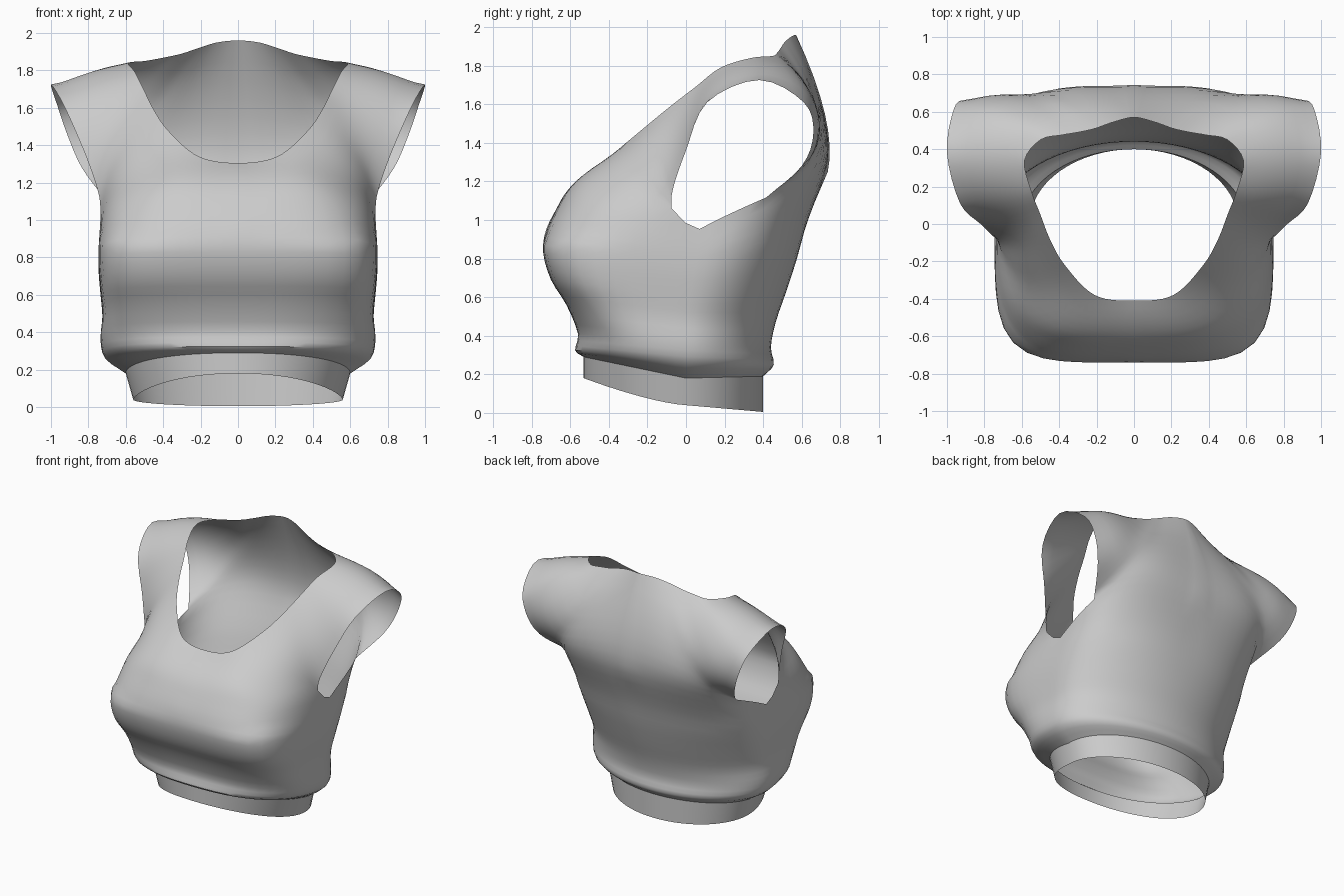
import bpy, bmesh, math
from mathutils import Vector

if "Cube" in bpy.data.objects:
    bpy.data.objects.remove(bpy.data.objects["Cube"])

N = 16                 # columns per quarter turn
ARM_F, ARM_B = 14, 21  # ring columns where the armhole starts and ends


def spline(pts, t, sym=False):
    """Catmull-Rom point at parameter t (0 .. len-1); sym mirrors the ends in x."""
    n = len(pts) - 1
    i = max(0, min(int(t), n - 1))
    f = t - i
    b, c = Vector(pts[i]), Vector(pts[i + 1])
    a = Vector(pts[i - 1]) if i > 0 else 2 * b - c
    d = Vector(pts[i + 2]) if i + 2 <= n else 2 * c - b
    if sym and i == 0:
        a = Vector((-c.x, c.y, c.z))
    if sym and i == n - 1:
        d = Vector((-b.x, b.y, b.z))
    return 0.5 * (2 * b + (c - a) * f + (2 * a - 5 * b + 4 * c - d) * f * f
                  + (3 * b - a - 3 * c + d) * f ** 3)


def half_ring(fy, fz, by, bz, hw, sy, sz, nf, nb, pf=1.0, pb=1.0):
    """Half of a body ring, from centre front round the side to centre back."""
    out = []
    for k in range(2 * N + 1):
        front = k <= N
        a = math.pi / 2 * k / N
        s, c = abs(math.sin(a)), abs(math.cos(a))
        n = nf if front else nb
        r = (s ** n + c ** n) ** (-1 / n)
        x, q = hw * r * s, r * c
        if k in (0, 2 * N):
            x = 0
        ey, ez, p = (fy, fz, pf) if front else (by, bz, pb)
        out.append(Vector((x, sy + (ey - sy) * q, sz + (ez - sz) * q ** p)))
    return out


# Body rings: front y,z / back y,z / half width / side y,z / roundness front, back
rings = [half_ring(*r) for r in [
    (-.53, .18, .40, .005, .56, .0, .04, 2.1, 2.0, 1.4),
    (-.53, .29, .40, .19, .60, .0, .18, 2.2, 2.0),
    (-.575, .325, .455, .25, .71, .0, .26, 2.6, 2.0),
    (-.56, .41, .44, .34, .735, .0, .36, 3.0, 2.0),
    (-.62, .56, .465, .47, .725, .0, .48, 3.8, 2.0),
    (-.70, .69, .52, .63, .735, .02, .60, 4.6, 2.1),
    (-.74, .83, .575, .80, .745, .04, .72, 4.8, 2.3),
    (-.725, .95, .635, 1.01, .745, .06, .84, 4.4, 2.7),
    (-.66, 1.08, .735, 1.25, .735, .07, .95, 3.5, 3.6, 0, .9)]]
top = rings[-1]
# Rounded bottom of the armhole
for k, z in enumerate((1.075, 1.06, .985, .953), ARM_F - 1):
    top[k].z = z

# Armhole edge from the front of the underarm over the shoulder to the back
armhole = [top[ARM_F], (.75, -.068, 1.16), (.82, .0, 1.36), (.93, .11, 1.61),
           (1.0, .38, 1.725), (.965, .61, 1.61), (.91, .66, 1.45),
           (.835, .60, 1.28), top[ARM_B]]
# Neckline from centre front to centre back
neck = [(0, -.41, 1.305), (.21, -.38, 1.34), (.37, -.22, 1.475), (.45, -.08, 1.59),
        (.50, .05, 1.69), (.55, .18, 1.79), (.585, .34, 1.84), (.50, .45, 1.85),
        (.39, .475, 1.87), (.30, .49, 1.89), (.21, .51, 1.92), (.11, .545, 1.95),
        (0, .57, 1.96)]
# Middle of the fabric between the neckline and the outer edge
middle = [(0, -.565, 1.205), (.38, -.54, 1.215), (.61, -.27, 1.27), (.63, -.12, 1.39),
          (.67, .0, 1.53), (.75, .14, 1.71), (.79, .36, 1.80), (.75, .57, 1.76),
          (.68, .67, 1.63), (.63, .705, 1.52), (.56, .718, 1.44), (.31, .725, 1.51),
          (0, .72, 1.55)]

bm = bmesh.new()


def grid(rows):
    vs = [[bm.verts.new(p) for p in r] for r in rows]
    for a, b in zip(vs, vs[1:]):
        for j in range(len(a) - 1):
            bm.faces.new((a[j], a[j + 1], b[j + 1], b[j]))


# Lower body: rings joined smoothly upward, the hem band kept crisp
rows = [rings[0], rings[1]]
body = rings[1:]
for s in range(1, 3 * (len(body) - 1) + 1):
    rows.append([spline([r[k] for r in body], s / 3) for k in range(2 * N + 1)])
grid(rows)

# Yoke and straps: sections from the outer edge to the neckline
SUB = 4
samples = [(i * 2 / ARM_F, top[i]) for i in range(ARM_F)]
samples += [(2 + j / SUB, spline(armhole, j / SUB)) for j in range(8 * SUB + 1)]
samples += [(10 + (i - ARM_B) * 2 / (2 * N - ARM_B), top[i])
            for i in range(ARM_B + 1, 2 * N + 1)]
yoke = []
for s in range(9):
    t = s / 8
    row = []
    for k, o in samples:
        m, n = spline(middle, k, True), spline(neck, k, True)
        p = o * (1 - t) * (1 - 2 * t) + m * 4 * t * (1 - t) + n * t * (2 * t - 1)
        p.x = max(p.x, 0)
        row.append(p)
    row[0].x = row[-1].x = 0
    yoke.append(row)
grid(yoke)

bmesh.ops.remove_doubles(bm, verts=bm.verts, dist=.0008)
# Relax the folds where the yoke meets the body, leaving open edges alone
relax = [v for v in bm.verts if v.co.z > .9 and v.co.x > .02 and not v.is_boundary]
for _ in range(6):
    bmesh.ops.smooth_vert(bm, verts=relax, factor=.5, use_axis_x=True,
                          use_axis_y=True, use_axis_z=True)
bmesh.ops.recalc_face_normals(bm, faces=bm.faces)
# Make the fabric face outward
ref = min(bm.faces, key=lambda f: f.calc_center_median().y)
if ref.normal.y > 0:
    bmesh.ops.reverse_faces(bm, faces=bm.faces)

mesh = bpy.data.meshes.new("crop_top")
bm.to_mesh(mesh)
bm.free()
garment = bpy.data.objects.new("crop_top", mesh)
bpy.context.collection.objects.link(garment)
bpy.context.view_layer.objects.active = garment
garment.select_set(True)
mirror = garment.modifiers.new("mirror", 'MIRROR')
mirror.merge_threshold = .001
bpy.ops.object.shade_smooth_by_angle(angle=math.radians(40))
